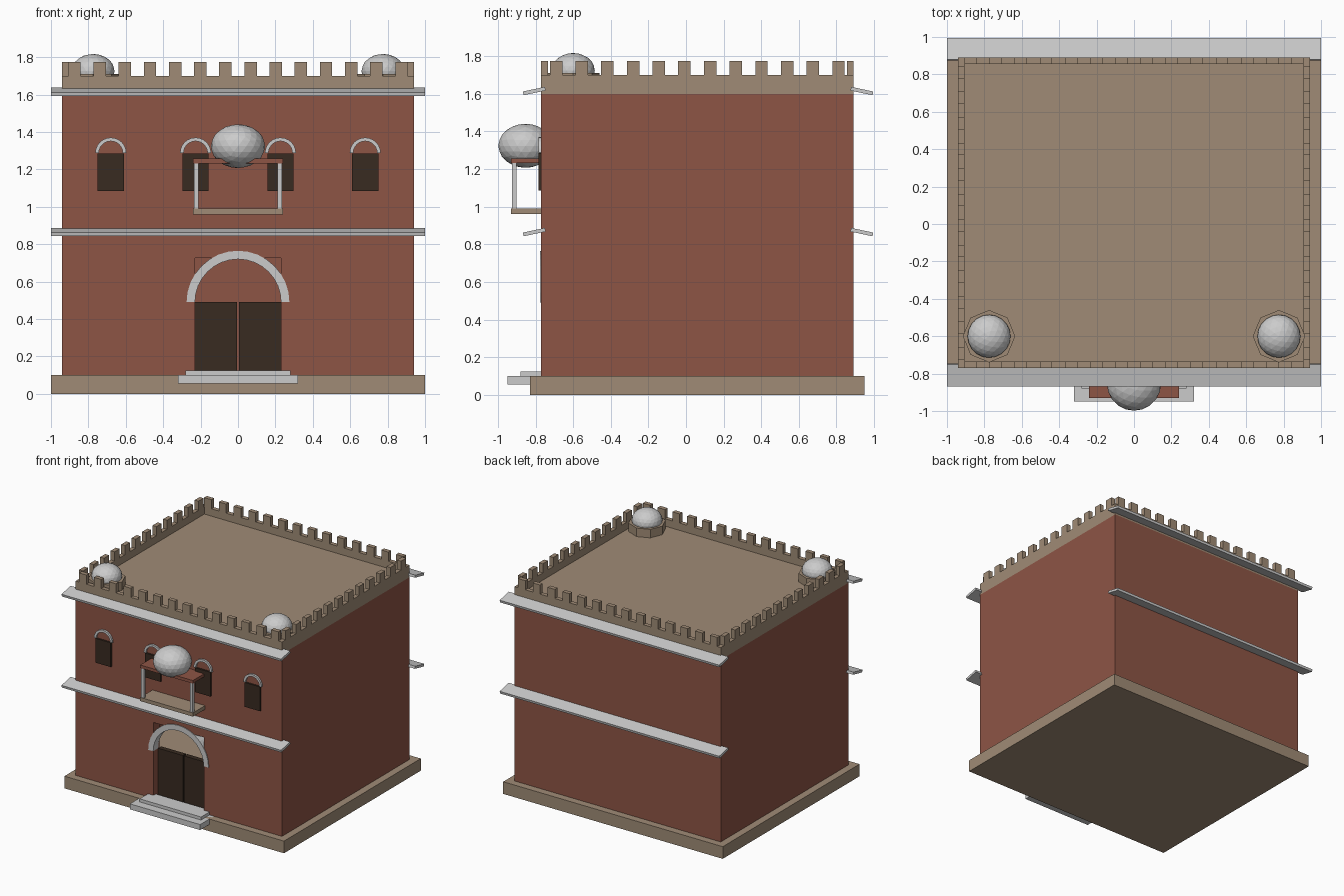
import bpy, bmesh, math
from mathutils import Vector

if "Cube" in bpy.data.objects:
    bpy.data.objects.remove(bpy.data.objects["Cube"])


def material(name, rgb):
    m = bpy.data.materials.new(name)
    m.diffuse_color = (*rgb, 1)
    m.use_nodes = True
    m.node_tree.nodes["Principled BSDF"].inputs["Base Color"].default_value = m.diffuse_color
    return m


RED = material("red_plaster", (0.27, 0.09, 0.06))
TAN = material("tan_stone", (0.35, 0.26, 0.18))
DARK = material("dark_wood", (0.04, 0.024, 0.015))


def finish(name, bm, mat=None):
    bmesh.ops.recalc_face_normals(bm, faces=bm.faces[:])
    me = bpy.data.meshes.new(name)
    bm.to_mesh(me)
    bm.free()
    ob = bpy.data.objects.new(name, me)
    bpy.context.collection.objects.link(ob)
    if mat:
        me.materials.append(mat)
    return ob


def add_box(bm, x, y, z):
    geo = bmesh.ops.create_cube(bm, size=1)["verts"]
    for v in geo:
        v.co = Vector([(a + b) / 2 + c * (b - a) for (a, b), c in zip((x, y, z), v.co)])


def boxes(name, items, mat=None):
    bm = bmesh.new()
    for it in items:
        add_box(bm, *it)
    return finish(name, bm, mat)


def arch(name, cx, cz, r0, r1, y0, y1, n):
    bm = bmesh.new()
    rings = []
    for i in range(n + 1):
        a = math.pi * i / n
        rings.append([bm.verts.new((cx + r * math.cos(a), y, cz + r * math.sin(a)))
                      for r, y in ((r0, y0), (r1, y0), (r1, y1), (r0, y1))])
    for p, q in zip(rings, rings[1:]):
        for k in range(4):
            bm.faces.new((p[k], p[(k + 1) % 4], q[(k + 1) % 4], q[k]))
    bm.faces.new(rings[0])
    bm.faces.new(rings[-1])
    return finish(name, bm)


def dome(name, loc, r, h):
    bm = bmesh.new()
    bmesh.ops.create_icosphere(bm, subdivisions=3, radius=1)
    bmesh.ops.scale(bm, vec=(r, r, h), verts=bm.verts)
    bmesh.ops.translate(bm, vec=loc, verts=bm.verts)
    return finish(name, bm)


def cut(ob, cutter):
    mod = ob.modifiers.new("cut", "BOOLEAN")
    mod.operation, mod.object = "DIFFERENCE", cutter
    bpy.context.view_layer.objects.active = ob
    bpy.ops.object.modifier_apply(modifier=mod.name)
    bpy.data.objects.remove(cutter)


X, Y0, Y1, T = 0.94, -0.77, 0.89, 0.035

# Plinth and steps
boxes("plinth", [((-1, 1), (-0.83, 0.95), (0, 0.1))], TAN)
boxes("entrance_steps", [((-0.32, 0.32), (-0.95, -0.77), (0.055, 0.1)),
                         ((-0.28, 0.28), (-0.88, -0.74), (0.1, 0.125))])

# Hollow body with a square doorway
body = boxes("walls", [((-X, X), (Y0, Y1), (0.1, 1.6))], RED)
cut(body, boxes("room_cutter", [((-X + .08, X - .08), (Y0 + .08, Y1 - .08), (0.0, 1.54))]))
cut(body, boxes("door_cutter", [((-0.23, 0.23), (-0.9, -0.6), (0.0, 0.725))]))

# Door leaves and arch
boxes("door_leaves", [((-0.23, -0.006), (-0.71, -0.67), (0.1, 0.49)),
                      ((0.006, 0.23), (-0.71, -0.67), (0.1, 0.49))], DARK)
arch("door_arch", 0, 0.49, 0.23, 0.275, -0.776, -0.71, 16)

# Upper windows
for i, cx in enumerate((-0.68, -0.227, 0.227, 0.68)):
    boxes(f"window_{i}", [((cx - .07, cx + .07), (-0.785, -0.75), (1.085, 1.285))], DARK)
    arch(f"window_arch_{i}", cx, 1.287, 0.064, 0.083, -0.785, -0.755, 12)

# Tilted cornice ledges, front and back
for zc in (0.865, 1.615):
    for side, yc in (("front", -0.807), ("back", 0.935)):
        ledge = boxes(f"{side}_ledge", [((-1, 1), (-0.06, 0.06), (-0.01, 0.01))])
        ledge.location = (0, yc, zc)
        ledge.rotation_euler.x = 0.21 if side == "front" else -0.21

# Roof, parapet
boxes("roof_floor", [((-X + T, X - T), (Y0 + T, Y1 - T), (1.6, 1.64))], TAN)
boxes("parapet", [((-X, X), (Y0, Y0 + T), (1.6, 1.7)), ((-X, X), (Y1 - T, Y1), (1.6, 1.7)),
                  ((-X, -X + T), (Y0 + T, Y1 - T), (1.6, 1.7)),
                  ((X - T, X), (Y0 + T, Y1 - T), (1.6, 1.7))], TAN)

# Battlements
merlons, w = [], 0.033
for i in range(14):
    c = (i - 6.5) * 0.1345
    for y in ((Y0, Y0 + T), (Y1 - T, Y1)):
        merlons.append(((c - w, c + w), y, (1.7, 1.775)))
for i in range(12):
    c = 0.06 + (i - 5.5) * 0.1365
    for x in ((-X, -X + T), (X - T, X)):
        merlons.append((x, (c - w, c + w), (1.7, 1.775)))
boxes("battlements", merlons, TAN)

# Roof domes on octagonal drums
for side in (-1, 1):
    bm = bmesh.new()
    bmesh.ops.create_cone(bm, cap_ends=True, segments=8, radius1=0.14, radius2=0.14, depth=0.07)
    bmesh.ops.translate(bm, vec=(side * 0.775, -0.6, 1.675), verts=bm.verts)
    finish("dome_drum", bm, TAN)
    dome("roof_dome", (side * 0.775, -0.6, 1.725), 0.115, 0.092)

# Balcony
boxes("balcony_floor", [((-0.24, 0.24), (-0.93, -0.77), (0.96, 0.99))], TAN)
boxes("balcony_posts", [((s * 0.2225 - .0125, s * 0.2225 + .0125), (-0.925, -0.902), (0.99, 1.235))
                        for s in (-1, 1)])
boxes("balcony_roof", [((-0.24, 0.24), (-0.93, -0.77), (1.232, 1.257))], RED)
dome("balcony_dome", (0, -0.853, 1.324), 0.145, 0.117)
